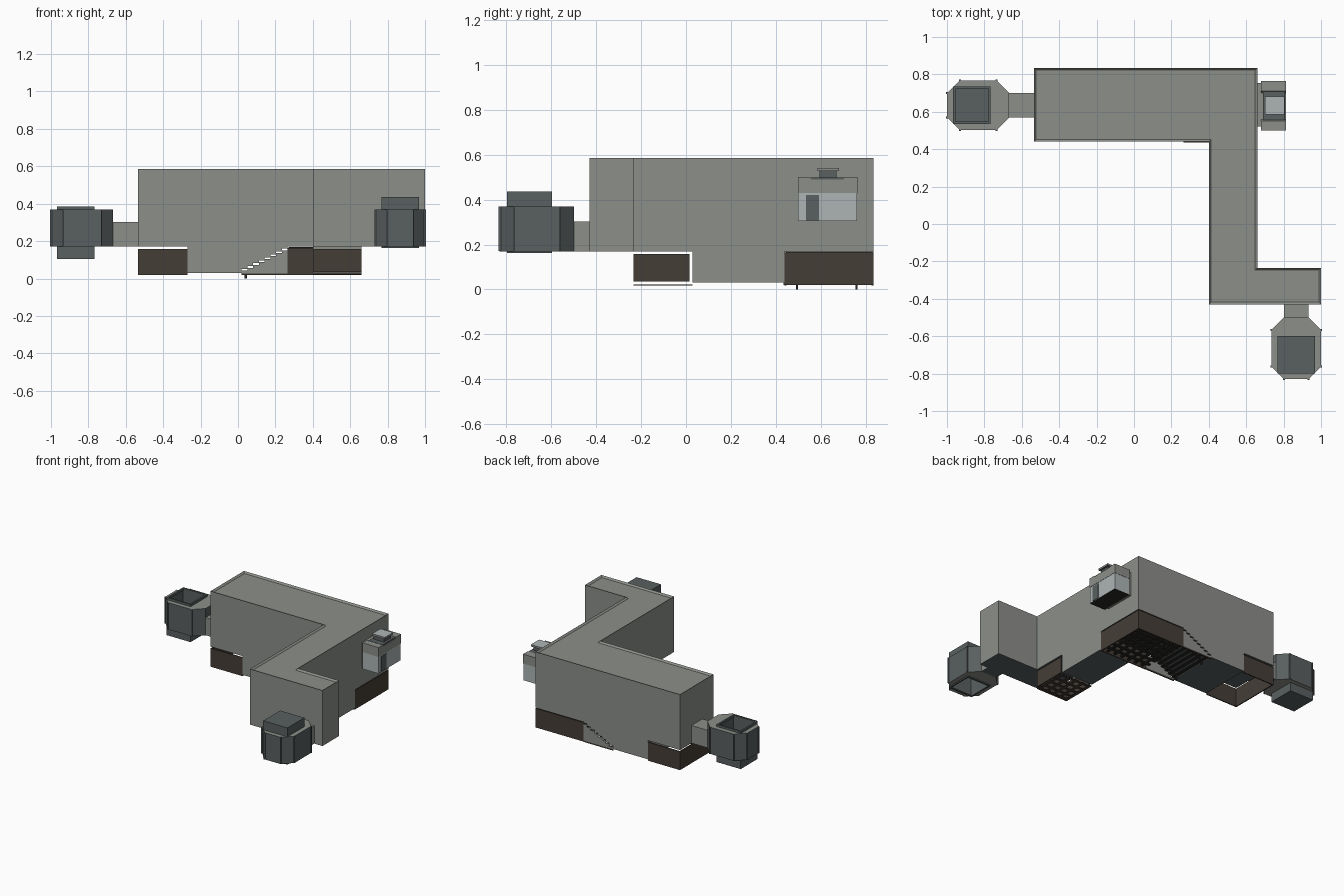
import bpy, bmesh
from mathutils import Vector

if "Cube" in bpy.data.objects:
    bpy.data.objects.remove(bpy.data.objects["Cube"])

MATS = {}
def mat(name, rgb):
    m = bpy.data.materials.new(name)
    m.diffuse_color = (*rgb, 1)
    m.use_nodes = True
    m.node_tree.nodes["Principled BSDF"].inputs["Base Color"].default_value = m.diffuse_color
    MATS[name] = m
mat("hull_grey", (0.265, 0.275, 0.255))
mat("slate", (0.10, 0.115, 0.115))
mat("brown_wall", (0.06, 0.048, 0.038))
mat("pale_glass", (0.42, 0.46, 0.46))
mat("dark_floor", (0.022, 0.020, 0.018))

def finish(name, bm, side, down=None, up=None):
    """Store a mesh; faces are coloured by whether they point down, up or sideways."""
    bmesh.ops.recalc_face_normals(bm, faces=bm.faces[:])
    bm.normal_update()
    for f in bm.faces:
        f.material_index = 1 if f.normal.z < -0.5 else 2 if f.normal.z > 0.5 else 0
    me = bpy.data.meshes.new(name)
    bm.to_mesh(me)
    bm.free()
    for m in (side, down or side, up or side):
        me.materials.append(MATS[m])
    ob = bpy.data.objects.new(name, me)
    bpy.context.collection.objects.link(ob)
    return ob

def prism_mesh(pts, lo, hi, axis='z'):
    bm = bmesh.new()
    co = [(a, b, lo) if axis == 'z' else (a, lo, b) for a, b in pts]
    f = bm.faces.new([bm.verts.new(c) for c in co])
    r = bmesh.ops.extrude_face_region(bm, geom=[f])
    vs = [v for v in r['geom'] if isinstance(v, bmesh.types.BMVert)]
    d = Vector((0, 0, hi - lo)) if axis == 'z' else Vector((0, hi - lo, 0))
    bmesh.ops.translate(bm, verts=vs, vec=d)
    # the base face may be dropped by the extrusion; close it again
    bmesh.ops.holes_fill(bm, edges=[e for e in bm.edges if e.is_boundary])
    return bm

def box(name, x, y, z, side, down=None, up=None):
    pts = [(x[0], y[0]), (x[1], y[0]), (x[1], y[1]), (x[0], y[1])]
    return finish(name, prism_mesh(pts, *z), side, down, up)

# main building: Z-shaped footprint with a low parapet around the roof
plan = [(-0.535, 0.44), (0.40, 0.44), (0.40, -0.43), (1.0, -0.43), (1.0, -0.235),
        (0.66, -0.235), (0.66, 0.835), (-0.535, 0.835)]
bm = prism_mesh(plan, 0.17, 0.585)
bmesh.ops.recalc_face_normals(bm, faces=bm.faces[:])
roof = max(bm.faces, key=lambda f: f.calc_center_median().z)
bmesh.ops.inset_region(bm, faces=[roof], thickness=0.012, use_even_offset=True)
for v in roof.verts:
    v.co.z -= 0.012
finish("main_building", bm, "hull_grey", "slate", "hull_grey")

# lower storey of the back wing, its underside stepping up over the stairs
N, X0, X1, Z0, Z1 = 8, 0.02, 0.265, 0.035, 0.16
dx, dz = (X1 - X0) / N, (Z1 - Z0) / N
def steps(drop):
    out = []
    for i in range(N):
        z = Z0 + (i + 1) * dz - drop
        out += [(X0 + i * dx, z), (X0 + (i + 1) * dx, z)]
    return out
wing = [(-0.27, 0.17), (-0.27, 0.03), (X0, 0.03)] + steps(0) + [(X1, 0.17)]
finish("lower_wing", prism_mesh(wing, 0.44, 0.835, 'y'), "hull_grey", "slate")
box("lower_corridor", (0.40, 0.66), (0.03, 0.44), (0.03, 0.17), "hull_grey", "slate")

# stairs: stepped side panels, open treads and base strips
panel = [(X0, 0.028)] + steps(0.009) + [(X1, 0.028)]
for label, y in (("front", 0.44), ("back", 0.827)):
    finish(f"stair_panel_{label}", prism_mesh(panel, y, y + 0.008, 'y'), "hull_grey")
    box(f"stair_base_{label}", (X0, X1), (y, y + 0.008), (0.018, 0.028), "brown_wall")
for i in range(N):
    z = Z0 + (i + 1) * dz - 0.009
    box(f"tread_{i}", (X0 + i * dx, X0 + i * dx + 0.024), (0.448, 0.827), (z - 0.007, z), "dark_floor")
for i, y in enumerate((0.495, 0.76)):
    string = [(0.035, 0), (0.048, 0), (0.048, 0.028), (X1, 0.13), (X1, 0.145), (0.035, 0.03)]
    finish(f"stair_string_{i}", prism_mesh(string, y - 0.004, y + 0.004, 'y'), "dark_floor")

# brown skirt walls below the wings
def skirt(name, x, y, z, sides, t=0.008):
    spans = {"front": (x, (y[0], y[0] + t)), "back": (x, (y[1] - t, y[1])),
             "left": ((x[0], x[0] + t), y), "right": ((x[1] - t, x[1]), y)}
    for s in sides:
        box(f"{name}_{s}", *spans[s], z, "brown_wall")
skirt("end_skirt", (-0.535, -0.27), (0.44, 0.835), (0.02, 0.158), ("front", "back", "left"))
skirt("landing_skirt", (0.265, 0.66), (0.435, 0.835), (0.02, 0.162), ("front", "back", "right"))
skirt("arm_skirt", (0.40, 0.66), (-0.235, 0.015), (0.035, 0.158), ("front", "left", "right"))

# landing deck with ribs on its underside
box("landing_deck", (0.27, 0.655), (0.445, 0.83), (0.15, 0.168), "dark_floor")
for i in range(6):
    x = 0.30 + i * 0.06
    box(f"deck_rib_{i}", (x, x + 0.02), (0.45, 0.825), (0.025, 0.035), "dark_floor")
    y = 0.48 + i * 0.06
    box(f"deck_cross_rib_{i}", (0.27, 0.65), (y, y + 0.02), (0.025, 0.035), "dark_floor")

# grating under the arm
for i in range(5):
    x = 0.40 + i * 0.06
    box(f"grate_bar_{i}", (x, x + 0.02), (-0.235, 0.03), (0.018, 0.023), "brown_wall")
    y = -0.235 + i * 0.06
    box(f"grate_cross_{i}", (0.40, 0.66), (y, y + 0.02), (0.018, 0.023), "brown_wall")

# turrets: octagonal drum with a connector, a closed box at one end and an open well at the other
def turret(name, place, gap, box_up):
    def rect(u0, u1, v):
        return [place(u0, -v), place(u1, -v), place(u1, v), place(u0, v)]
    g, w, L, c = gap, 0.133, 0.332, 0.068
    octo = [place(g + u, v) for u, v in ((0, -w + c), (c, -w), (L - c, -w), (L, -w + c),
                                         (L, w - c), (L - c, w), (c, w), (0, w - c))]
    lo, hi = 0.17, 0.37
    end, opening, deep = (hi, lo, hi - 0.01) if box_up else (lo, hi, lo + 0.01)
    bm = bmesh.new()
    def ring(pts, z):
        vs = [bm.verts.new((*p, z)) for p in pts]
        return vs, [bm.edges.new((vs[i - 1], vs[i])) for i in range(len(vs))]
    def bridge(a, b):
        for i in range(len(a)):
            bm.faces.new((a[i - 1], a[i], b[i], b[i - 1]))
    hole = rect(g + 0.105, g + 0.295, 0.092)
    a, _ = ring(octo, end)
    b, eb = ring(octo, opening)
    h, eh = ring(hole, opening)
    d, _ = ring(hole, deep)
    bm.faces.new(a)
    bridge(a, b)
    bridge(h, d)
    bm.faces.new(d)
    bmesh.ops.triangle_fill(bm, edges=eb + eh, use_beauty=True)
    ob = finish(name + "_drum", bm, "slate", "hull_grey", "hull_grey")
    for p in ob.data.polygons:          # floor of the well stays dark
        if abs(p.center.z - deep) < 0.002:
            p.material_index = 0
    zb = (hi, 0.437) if box_up else (0.105, lo)
    finish(name + "_box", prism_mesh(rect(g + 0.10, g + 0.30, 0.10), *zb), "slate")
    finish(name + "_connector", prism_mesh(rect(-0.002, g + 0.004, 0.065), 0.17, 0.302), "hull_grey", "slate")
    # raised frame around the well and corner posts inside it
    zf = (0.162, lo) if box_up else (hi, 0.386)
    for i, (u0, u1, v0, v1) in enumerate(((0.10, 0.112, -0.1, 0.1), (0.288, 0.30, -0.1, 0.1),
                                          (0.112, 0.288, -0.1, -0.088), (0.112, 0.288, 0.088, 0.1))):
        pts = [place(g + u, v) for u, v in ((u0, v0), (u1, v0), (u1, v1), (u0, v1))]
        finish(f"{name}_frame_{i}", prism_mesh(pts, *zf), "slate")
    # seams along the drum: thin corner ribs
    for i, (u, v) in enumerate(((c, w), (L - c, w), (c, -w), (L - c, -w),
                                (L, w - c), (L, c - w))):
        x, y = place(g + u, v)
        box(f"{name}_rib_{i}", (x - 0.005, x + 0.005), (y - 0.005, y + 0.005), (lo + 0.001, hi - 0.001), "slate")

turret("left_turret", lambda u, v: (-0.535 - u, 0.635 + v), 0.132, False)
turret("front_turret", lambda u, v: (0.867 + v, -0.43 - u), 0.068, True)

# side pod: grey hood over a glazed cabin with a door and a roof hatch
box("pod_mount", (0.66, 0.685), (0.52, 0.755), (0.31, 0.49), "hull_grey")
hood = [(0.50, 0.43), (0.765, 0.43), (0.765, 0.50), (0.71, 0.50), (0.70, 0.49),
        (0.56, 0.49), (0.55, 0.50), (0.50, 0.50)]
bm = prism_mesh([(y, z) for y, z in hood], 0.68, 0.812, 'y')
for v in bm.verts:                       # swing the profile to face sideways
    v.co = Vector((v.co.y, v.co.x, v.co.z))
finish("pod_hood", bm, "hull_grey")
box("pod_cabin", (0.68, 0.810), (0.50, 0.763), (0.305, 0.43), "pale_glass", "dark_floor")
box("pod_door", (0.808, 0.814), (0.535, 0.592), (0.308, 0.42), "slate")
box("pod_saddle", (0.69, 0.808), (0.555, 0.71), (0.488, 0.499), "slate")
box("hatch_neck", (0.705, 0.79), (0.595, 0.67), (0.495, 0.53), "slate")
box("hatch_lid", (0.70, 0.805), (0.585, 0.682), (0.528, 0.542), "hull_grey", "slate", "pale_glass")
